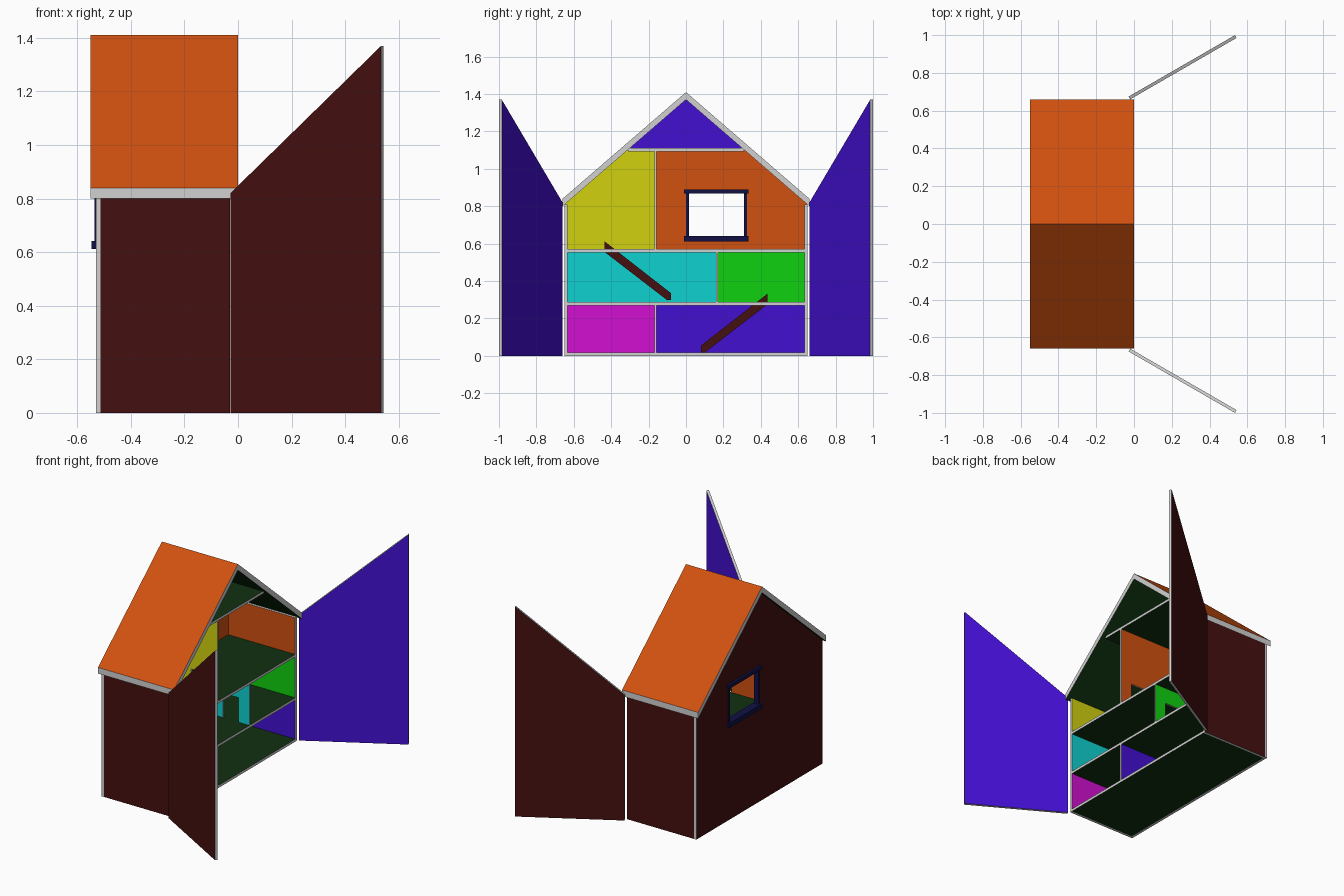
import bpy, bmesh, math
from mathutils import Vector

cube = bpy.data.objects.get("Cube")
if cube:
    bpy.data.objects.remove(cube, do_unlink=True)

HI, LO = 0.64, 0.005
PALETTE = {
    "roof orange": (HI, 0.082, LO), "trim grey": (HI, HI, HI),
    "dark red": (0.06, LO, LO), "dark green": (LO, 0.03, LO),
    "yellow": (HI, HI, LO), "cyan": (LO, HI, HI), "green": (LO, HI, LO),
    "magenta": (HI, LO, HI), "blue": (0.057, LO, HI), "navy": (LO, LO, 0.06),
}
MATS = {}
for name, rgb in PALETTE.items():
    m = bpy.data.materials.new(name)
    m.use_nodes = True
    m.diffuse_color = (*rgb, 1)
    bsdf = next(n for n in m.node_tree.nodes if n.type == 'BSDF_PRINCIPLED')
    bsdf.inputs["Base Color"].default_value = (*rgb, 1)
    MATS[name] = m

X, Y, Z = Vector((1, 0, 0)), Vector((0, 1, 0)), Vector((0, 0, 1))
T = 0.017                                   # board thickness
BACK, FRONT, SIDE = -0.53, -0.03, 0.65      # shell extents
INNER = BACK + T
LEVELS = (0.27, 0.553, 1.093)               # undersides of upper floors
DIVIDERS = (-0.163, 0.166, -0.163)          # room split on each storey
ROOMS = (("magenta", "blue"), ("cyan", "green"), ("yellow", "roof orange"))


def room(p):
    """Wall colour of the room that holds a point."""
    for level, split, pair in zip(LEVELS, DIVIDERS, ROOMS):
        if p.z < level + T / 2:
            return pair[p.y > split]
    return "blue"


def panel(name, outline, origin, u, v, depth, rule, cuts=(), hole=None):
    """Board from a flat outline; rule(normal, centre) names each face's colour."""
    bm = bmesh.new()
    bm.faces.new([bm.verts.new(origin + u * a + v * b) for a, b in outline])
    cuts = list(cuts)
    if hole:
        a0, a1, b0, b1 = hole
        cuts += [(u, a0), (u, a1), (v, b0), (v, b1)]
    for axis, d in cuts:
        bmesh.ops.bisect_plane(bm, geom=bm.verts[:] + bm.edges[:] + bm.faces[:],
                               plane_co=origin + axis * d, plane_no=axis)
    if hole:
        inside = []
        for f in bm.faces:
            c = f.calc_center_median() - origin
            if a0 < c.dot(u) < a1 and b0 < c.dot(v) < b1:
                inside.append(f)
        bmesh.ops.delete(bm, geom=inside, context='FACES')
    ext = bmesh.ops.extrude_face_region(bm, geom=bm.faces[:])
    moved = [g for g in ext["geom"] if isinstance(g, bmesh.types.BMVert)]
    bmesh.ops.translate(bm, verts=moved, vec=depth)
    bmesh.ops.recalc_face_normals(bm, faces=bm.faces[:])
    bm.normal_update()
    slots = []
    for f in bm.faces:
        col = rule(f.normal, f.calc_center_median())
        if col not in slots:
            slots.append(col)
        f.material_index = slots.index(col)
    me = bpy.data.meshes.new(name)
    bm.to_mesh(me)
    bm.free()
    for s in slots:
        me.materials.append(MATS[s])
    ob = bpy.data.objects.new(name, me)
    bpy.context.collection.objects.link(ob)


def rect(a0, a1, b0, b1):
    return [(a0, b0), (a1, b0), (a1, b1), (a0, b1)]


def shell(out):
    """Red outside, room colour inside, grey edges."""
    def rule(n, c):
        d = n.dot(out)
        return "dark red" if d > 0.9 else room(c) if d < -0.9 else "trim grey"
    return rule


# Gabled back wall with a window opening
gable = [(-SIDE, 0), (SIDE, 0), (SIDE, 0.81), (0, 1.37), (-SIDE, 0.81)]
panel("back_wall", gable, X * BACK, Y, Z, X * T, shell(-X),
      cuts=[(Z, l + T / 2) for l in LEVELS] + [(Y, d) for d in DIVIDERS[:2]],
      hole=(0.01, 0.315, 0.635, 0.872))

# Side walls and opened half-gable doors
a = math.radians(30)
for s, side in ((-1, "front"), (1, "rear")):
    panel(side + "_wall", rect(INNER, FRONT, 0, 0.81), Y * s * SIDE, X, Z,
          Y * -s * T, shell(Y * s), cuts=[(Z, l + T / 2) for l in LEVELS[:2]])
    out = Vector((-math.sin(a), s * math.cos(a), 0))

    def door_rule(n, c, out=out):
        d = n.dot(out)
        return "dark red" if d > 0.9 else "blue" if d < -0.9 else "trim grey"
    panel(side + "_door", [(0, 0), (SIDE, 0), (SIDE, 1.37), (0, 0.82)],
          Vector((-0.02, s * 0.66, 0)), Vector((math.cos(a), s * math.sin(a), 0)),
          Z, out * T, door_rule)


# Floors
def floor_rule(n, c):
    return "dark green" if abs(n.z) > 0.9 else "trim grey"


names = ("ground_floor", "middle_floor", "upper_floor", "attic_floor")
for name, z in zip(names, (0,) + LEVELS):
    w = 0.31 if name == "attic_floor" else SIDE - T
    panel(name, rect(INNER, FRONT, -w, w), Z * z, X, Y, Z * T, floor_rule)


# Partitions with doorways
def partition_rule(n, c):
    return room(c + n * 0.03) if abs(n.y) > 0.9 else "trim grey"


for i, y in enumerate(DIVIDERS):
    base = LEVELS[i - 1] + T if i else T
    panel("partition_%d" % (i + 1), rect(INNER, FRONT, base, LEVELS[i]),
          Y * (y - 0.006), X, Z, Y * 0.012, partition_rule,
          hole=(-0.22, -0.11, base, base + 0.16) if i else None)


# Roof
def roof_rule(n, c):
    return "roof orange" if n.z > 0.5 else "dark green" if n.z < -0.5 else "trim grey"


panel("roof", [(-0.66, 0.8), (0, 1.37), (0.66, 0.8), (0.66, 0.84), (0, 1.41), (-0.66, 0.84)],
      X * -0.55, Y, Z, X * 0.55, roof_rule)


# Window frame
def navy(n, c):
    return "navy"


for name, box in (("window_sill", (-0.01, 0.335, 0.612, 0.642)),
                  ("window_header", (-0.01, 0.335, 0.868, 0.89))):
    panel(name, rect(*box), X * -0.547, Y, Z, X * 0.052, navy)
for name, y in (("window_jamb_a", 0), ("window_jamb_b", 0.309)):
    panel(name, rect(y, y + 0.017, 0.64, 0.87), X * -0.535, Y, Z, X * 0.03, navy)

# Stairs along the back wall
ramp = [(0.08, 0.02), (0.1, 0.017), (0.435, 0.275), (0.435, 0.332), (0.08, 0.055)]
for name, s, z in (("lower_stair", 1, 0), ("upper_stair", -1, 0.28)):
    panel(name, ramp, X * INNER + Z * z, Y * s, Z, X * 0.1,
          lambda n, c: "dark red")
